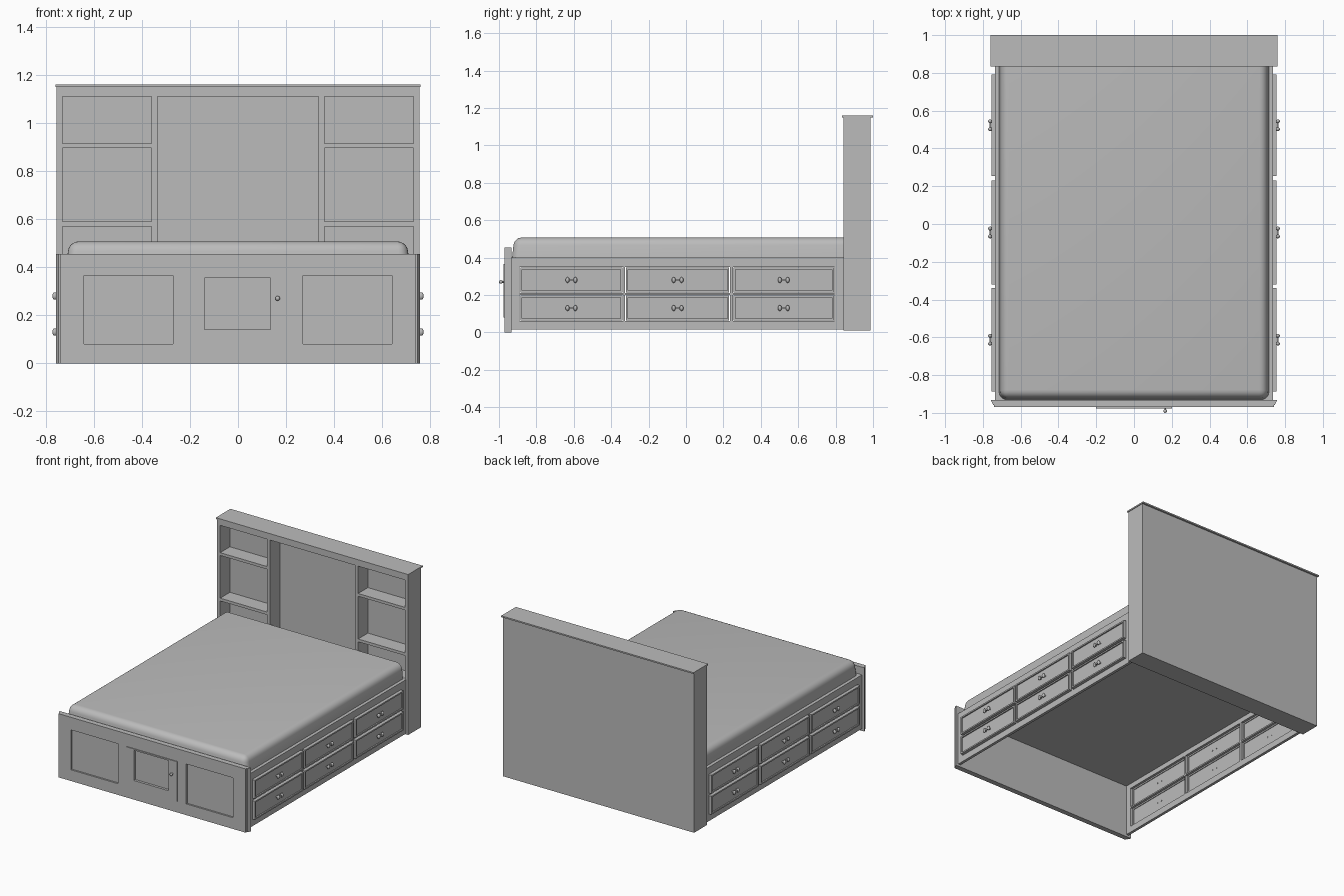
import bpy, bmesh
from mathutils import Matrix, Vector

cube = bpy.data.objects.get("Cube")
if cube:
    bpy.data.objects.remove(cube)

grey = bpy.data.materials.new("plain_grey")
grey.use_nodes = True
tone = (0.5, 0.5, 0.5, 1)
grey.diffuse_color = tone
grey.node_tree.nodes["Principled BSDF"].inputs["Base Color"].default_value = tone


def make(name, bm, mirror=False, thickness=0, smooth=False):
    mesh = bpy.data.meshes.new(name)
    bm.to_mesh(mesh)
    bm.free()
    mesh.materials.append(grey)
    ob = bpy.data.objects.new(name, mesh)
    bpy.context.collection.objects.link(ob)
    if thickness:
        solid = ob.modifiers.new("thickness", 'SOLIDIFY')
        solid.thickness = thickness
        solid.offset = -1
    if mirror:
        ob.modifiers.new("mirror", 'MIRROR')
    if smooth:
        bpy.ops.object.select_all(action='DESELECT')
        ob.select_set(True)
        bpy.context.view_layer.objects.active = ob
        bpy.ops.object.shade_smooth_by_angle()
    return ob


def box_mesh(lo, hi):
    bm = bmesh.new()
    lo, hi = Vector(lo), Vector(hi)
    scale = Matrix.Diagonal((*(hi - lo), 1))
    bmesh.ops.create_cube(bm, size=1, matrix=Matrix.Translation((lo + hi) / 2) @ scale)
    return bm


def box(name, lo, hi, mirror=False):
    return make(name, box_mesh(lo, hi), mirror)


def frame(name, place, outer, holes, thickness, mirror=False):
    """Flat board with rectangular openings, given as (u0, u1, v0, v1)."""
    rects = [outer] + holes
    us = sorted({u for r in rects for u in r[:2]})
    vs = sorted({v for r in rects for v in r[2:]})
    bm = bmesh.new()
    grid = [[bm.verts.new(place(u, v)) for v in vs] for u in us]
    for i in range(len(us) - 1):
        for j in range(len(vs) - 1):
            u, v = (us[i] + us[i + 1]) / 2, (vs[j] + vs[j + 1]) / 2
            if not any(a < u < b and c < v < d for a, b, c, d in holes):
                bm.faces.new((grid[i][j], grid[i + 1][j], grid[i + 1][j + 1], grid[i][j + 1]))
    loose = [v for v in bm.verts if not v.link_faces]
    bmesh.ops.delete(bm, geom=loose, context='VERTS')
    return make(name, bm, mirror, thickness)


def facing_front(y):
    return lambda u, v: (u, y, v)


def facing_side(x):
    return lambda u, v: (x, u, v)


# Headboard: shelf cabinet, back and overhanging cap
shelf_rows = [(0.40, 0.57), (0.59, 0.895), (0.915, 1.11)]
openings = [(-0.335, 0.335, 0.40, 1.11)]
for low, high in shelf_rows:
    openings += [(-0.73, -0.36, low, high), (0.36, 0.73, low, high)]
frame("headboard_shelves", facing_front(0.842), (-0.755, 0.755, 0.01, 1.15), openings, 0.11)
box("headboard_back", (-0.755, 0.952, 0.01), (0.755, 0.987, 1.15))
box("headboard_cap", (-0.76, 0.835, 1.15), (0.76, 1.0, 1.16))

# Footboard: body with chamfered ends and a panelled face
bm = box_mesh((-0.757, -0.958, 0), (0.757, -0.933, 0.455))
for v in bm.verts:
    if v.co.y < -0.95:
        v.co.x *= 0.985
make("footboard_body", bm)
door_panel = (-0.14, 0.135, 0.14, 0.355)
frame("footboard_face", facing_front(-0.97), (-0.74, 0.74, 0, 0.455),
      [(-0.64, -0.27, 0.08, 0.365), (0.27, 0.64, 0.08, 0.365), door_panel], 0.012)
frame("footboard_door", facing_front(-0.976), (-0.2, 0.2, 0.08, 0.365), [door_panel], 0.006)

# Door knob
bm = bmesh.new()
bmesh.ops.create_uvsphere(bm, u_segments=12, v_segments=8, radius=0.01,
                          matrix=Matrix.Translation((0.165, -0.99, 0.27)))
bmesh.ops.create_cone(bm, cap_ends=True, segments=10, radius1=0.005, radius2=0.005, depth=0.02,
                      matrix=Matrix.Translation((0.165, -0.98, 0.27)) @ Matrix.Rotation(1.5708, 4, 'X'))
make("door_knob", bm, smooth=True)

# Sides: open frames holding two rows of three drawers
columns = [(-0.89, -0.335), (-0.325, 0.235), (0.25, 0.795)]
rows = [(0.06, 0.20), (0.21, 0.35)]
bays = [(*c, *r) for c in columns for r in rows]
frame("side_frame", facing_side(0.737), (-0.933, 0.842, 0.015, 0.40), bays, 0.02, True)

gap, rim = 0.004, 0.01
for y0, y1, z0, z1 in bays:
    y0, y1, z0, z1 = y0 + gap, y1 - gap, z0 + gap, z1 - gap
    inner = (y0 + rim, y1 - rim, z0 + rim, z1 - rim)
    frame("drawer_rim", facing_side(0.755), (y0, y1, z0, z1), [inner], 0.025, True)
    box("drawer_panel", (0.735, inner[0], inner[2]), (0.746, inner[1], inner[3]), True)

    # Twin-knob pull with a connecting bar
    y, z = (y0 + y1) / 2, (z0 + z1) / 2
    bm = box_mesh((0.757, y - 0.022, z - 0.006), (0.765, y + 0.022, z + 0.006))
    for side in (-1, 1):
        at = Matrix.Translation((0.762, y + side * 0.021, z))
        bmesh.ops.create_uvsphere(bm, u_segments=12, v_segments=8, radius=0.014,
                                  matrix=at @ Matrix.Diagonal((0.75, 0.75, 1.1, 1)))
        stem = Matrix.Translation((0.747, y + side * 0.021, z)) @ Matrix.Rotation(1.5708, 4, 'Y')
        bmesh.ops.create_cone(bm, cap_ends=True, segments=8, radius1=0.005, radius2=0.005,
                              depth=0.03, matrix=stem)
    make("drawer_pull", bm, mirror=True, smooth=True)

# Platform under the mattress
box("platform", (-0.73, -0.933, 0.385), (0.73, 0.842, 0.40))

# Mattress, rounded along the sides and foot
bm = box_mesh((-0.714, -0.93, 0.40), (0.714, 0.842, 0.507))
for v in bm.verts:
    if v.co.z > 0.5:
        v.co.x *= 0.985
        if v.co.y < 0:
            v.co.y += 0.012
soft = []
for e in bm.edges:
    mid = (e.verts[0].co + e.verts[1].co) / 2
    on_top = mid.z > 0.5 and mid.y < 0.8
    front_corner = mid.y < -0.9 and abs(mid.x) > 0.6
    if on_top or front_corner:
        soft.append(e)
bmesh.ops.bevel(bm, geom=soft, offset=0.04, segments=5, profile=0.5, affect='EDGES')
make("mattress", bm, smooth=True)
